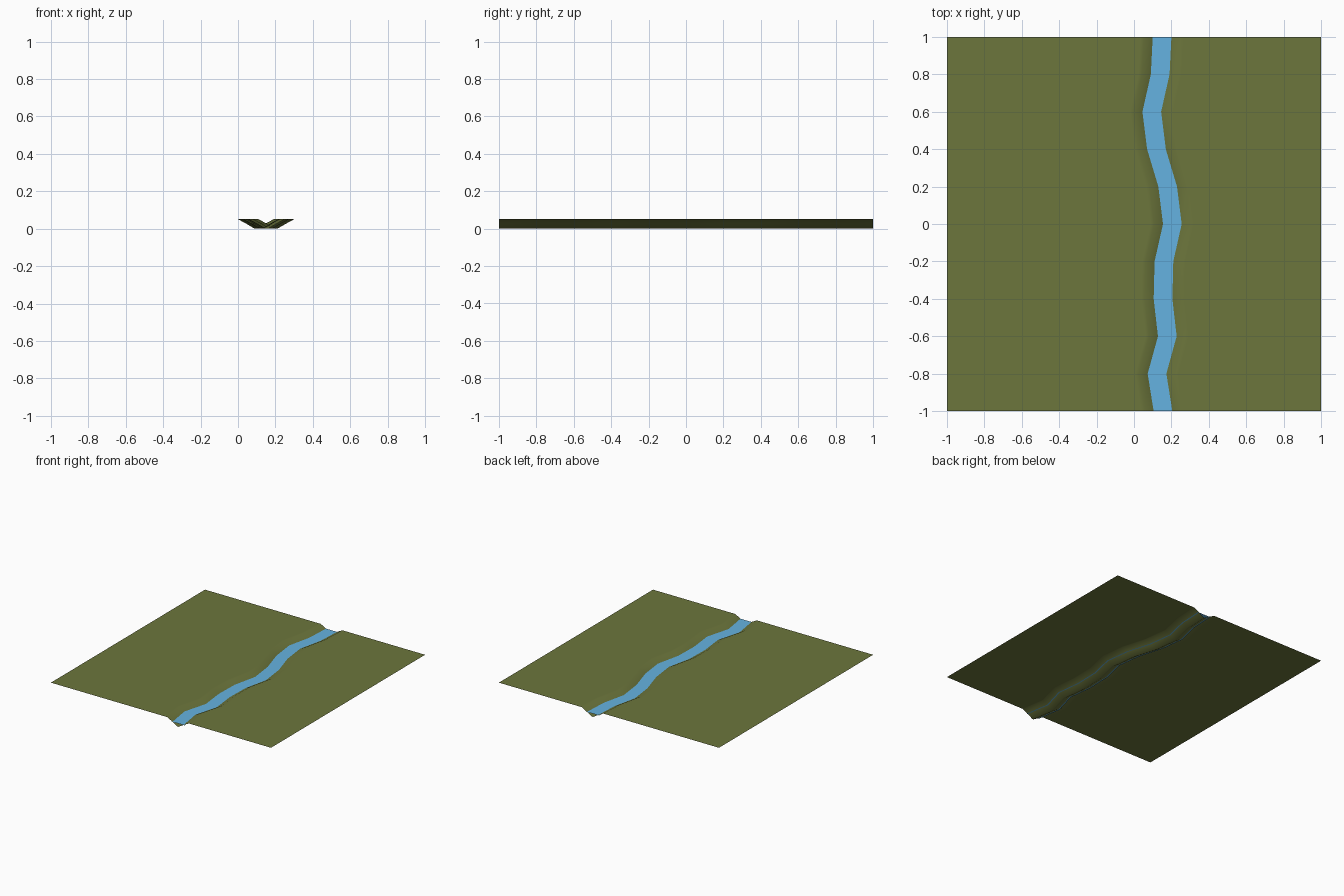
import bpy, bmesh

if "Cube" in bpy.data.objects:
    bpy.data.objects.remove(bpy.data.objects["Cube"])

# River centre line and water half width, from front (y=-1) to back (y=1)
CENTRE = [0.155, 0.123, 0.178, 0.155, 0.16, 0.205, 0.18, 0.12, 0.095, 0.14, 0.15]
YS = [-1 + 0.2 * i for i in range(len(CENTRE))]
TOP, WATER = 0.052, 0.026


def material(name, colour):
    m = bpy.data.materials.new(name)
    m.diffuse_color = colour
    m.use_nodes = True
    m.node_tree.nodes["Principled BSDF"].inputs["Base Color"].default_value = m.diffuse_color
    return m


def loft(name, rows, mat):
    """Skin a sheet across rows of points with matching counts."""
    bm = bmesh.new()
    grid = [[bm.verts.new(p) for p in row] for row in rows]
    for a, b in zip(grid, grid[1:]):
        for i in range(len(a) - 1):
            bm.faces.new((a[i], a[i + 1], b[i + 1], b[i]))
    for f in bm.faces:
        f.smooth = True
    mesh = bpy.data.meshes.new(name)
    bm.to_mesh(mesh)
    bm.free()
    ob = bpy.data.objects.new(name, mesh)
    bpy.context.collection.objects.link(ob)
    mesh.materials.append(mat)
    return ob


# Grass tile with a V-shaped channel (offset from river centre, height)
BANK = [(-0.115, TOP), (-0.098, TOP), (-0.05, WATER), (-0.006, 0.0),
        (0.006, 0.0), (0.05, WATER), (0.098, TOP), (0.115, TOP)]
ground_rows = []
for c, y in zip(CENTRE, YS):
    channel = [(c + dx, y, z) for dx, z in BANK]
    ground_rows.append([(-1, y, TOP)] + channel + [(1, y, TOP)])
loft("grass_ground", ground_rows, material("grass", (0.15, 0.18, 0.045, 1)))

# Water sheet, slightly wider than the channel so it pokes through the banks
water_rows = [[(c - 0.06, y, WATER), (c + 0.06, y, WATER)] for c, y in zip(CENTRE, YS)]
loft("river_water", water_rows, material("water", (0.13, 0.45, 0.75, 1)))
